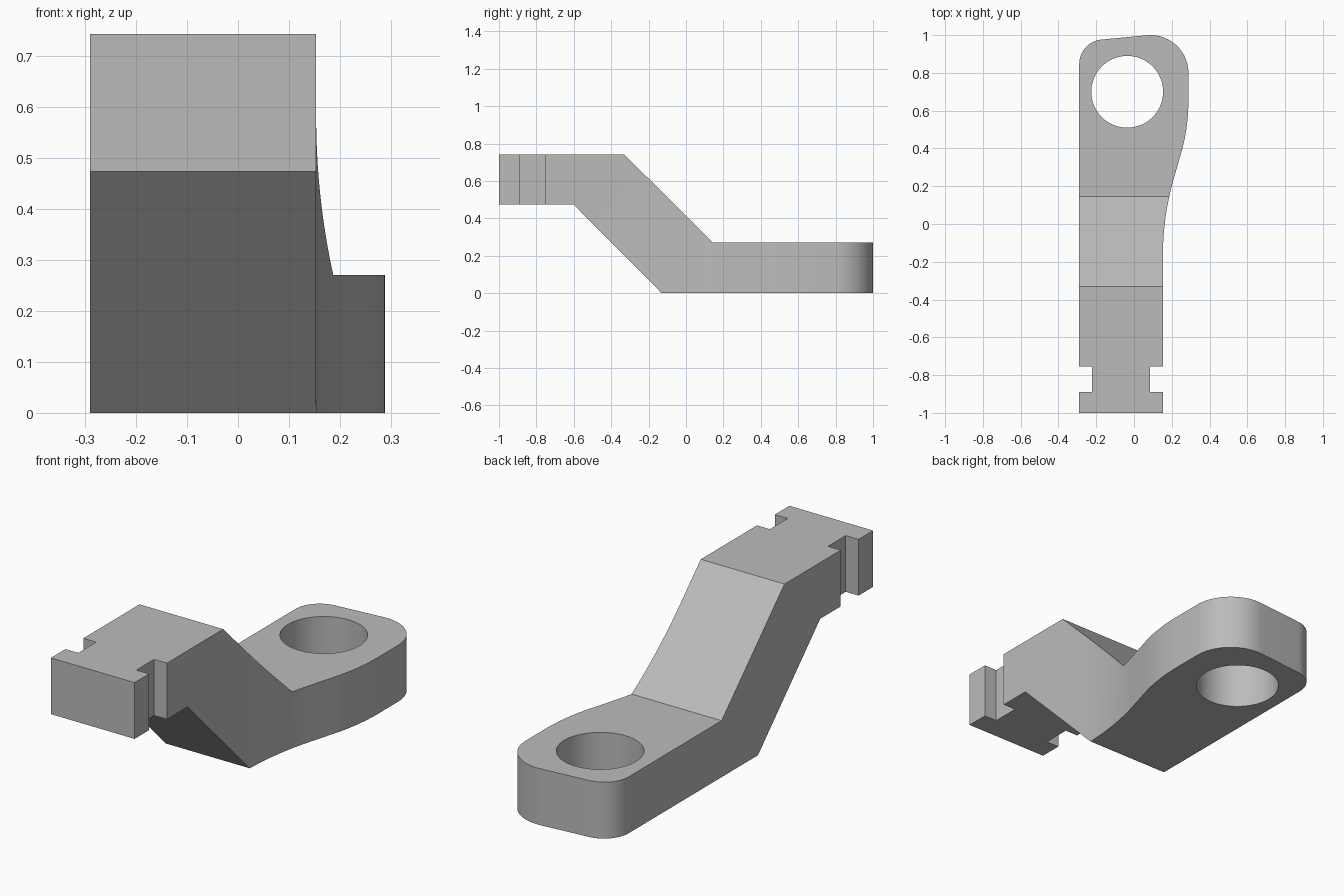
import bpy
import bmesh
import math
from mathutils import Vector

old = bpy.data.objects.get("Cube")
if old:
    bpy.data.objects.remove(old, do_unlink=True)

grey = bpy.data.materials.new("plain_grey")
grey.use_nodes = True
grey.diffuse_color = (0.5, 0.5, 0.5, 1)
grey.node_tree.nodes["Principled BSDF"].inputs["Base Color"].default_value = (0.5, 0.5, 0.5, 1)


def prism(name, points, direction):
    """Extrude a closed outline into a solid."""
    bm = bmesh.new()
    face = bm.faces.new([bm.verts.new(p) for p in points])
    out = bmesh.ops.extrude_face_region(bm, geom=[face])
    moved = [v for v in out["geom"] if isinstance(v, bmesh.types.BMVert)]
    bmesh.ops.translate(bm, verts=moved, vec=direction)
    bmesh.ops.recalc_face_normals(bm, faces=bm.faces)
    mesh = bpy.data.meshes.new(name)
    bm.to_mesh(mesh)
    bm.free()
    mesh.materials.append(grey)
    obj = bpy.data.objects.new(name, mesh)
    bpy.context.collection.objects.link(obj)
    return obj


def arc(cx, cy, r, start, end, steps):
    angles = [math.radians(start + (end - start) * i / steps) for i in range(steps + 1)]
    return [(cx + r * math.cos(a), cy + r * math.sin(a)) for a in angles]


def bend(a, b, c, steps=12):
    """Smooth curve from a to c, pulled towards b."""
    a, b, c = Vector(a), Vector(b), Vector(c)
    ts = [i / steps for i in range(steps + 1)]
    return [tuple(a * (1 - t) ** 2 + b * 2 * t * (1 - t) + c * t * t) for t in ts]


def combine(obj, cutter, operation):
    mod = obj.modifiers.new("cut", "BOOLEAN")
    mod.object, mod.operation, mod.solver = cutter, operation, "EXACT"
    bpy.context.view_layer.objects.active = obj
    bpy.ops.object.modifier_apply(modifier=mod.name)
    bpy.data.objects.remove(cutter, do_unlink=True)


LEFT, RIGHT, WIDE = -0.29, 0.153, 0.288

# Cranked side profile
side = [(-1, 0.473), (-0.6, 0.473), (-0.13, 0), (1.1, 0),
        (1.1, 0.27), (0.145, 0.27), (-0.33, 0.742), (-1, 0.742)]
bracket = prism("cranked_bracket", [(-0.5, y, z) for y, z in side], (1, 0, 0))

# Plan outline: notched tongue, flared edge, rounded eye end
plan = [(LEFT, -1.1), (RIGHT, -1.1), (RIGHT, -0.89), (0.085, -0.89), (0.085, -0.755), (RIGHT, -0.755)]
plan += bend((RIGHT, -0.17), (RIGHT, 0.03), (0.205, 0.22))
plan += bend((0.245, 0.36), (WIDE, 0.5), (WIDE, 0.65))
plan += arc(WIDE - 0.2, 0.8, 0.2, 0, 95.5, 20)
plan += arc(LEFT + 0.13, 0.847, 0.13, 95.5, 180, 16)
plan += [(LEFT, -0.755), (-0.222, -0.755), (-0.222, -0.89), (LEFT, -0.89)]
combine(bracket, prism("plan_cutter", [(x, y, -0.5) for x, y in plan], (0, 0, 2)), "INTERSECT")

# Round bolt hole
hole = arc(-0.036, 0.7, 0.19, 0, 360, 64)[:-1]
combine(bracket, prism("hole_cutter", [(x, y, -0.5) for x, y in hole], (0, 0, 2)), "DIFFERENCE")

bpy.ops.object.select_all(action="DESELECT")
bracket.select_set(True)
bpy.context.view_layer.objects.active = bracket
bpy.ops.object.shade_smooth_by_angle(angle=math.radians(30))
